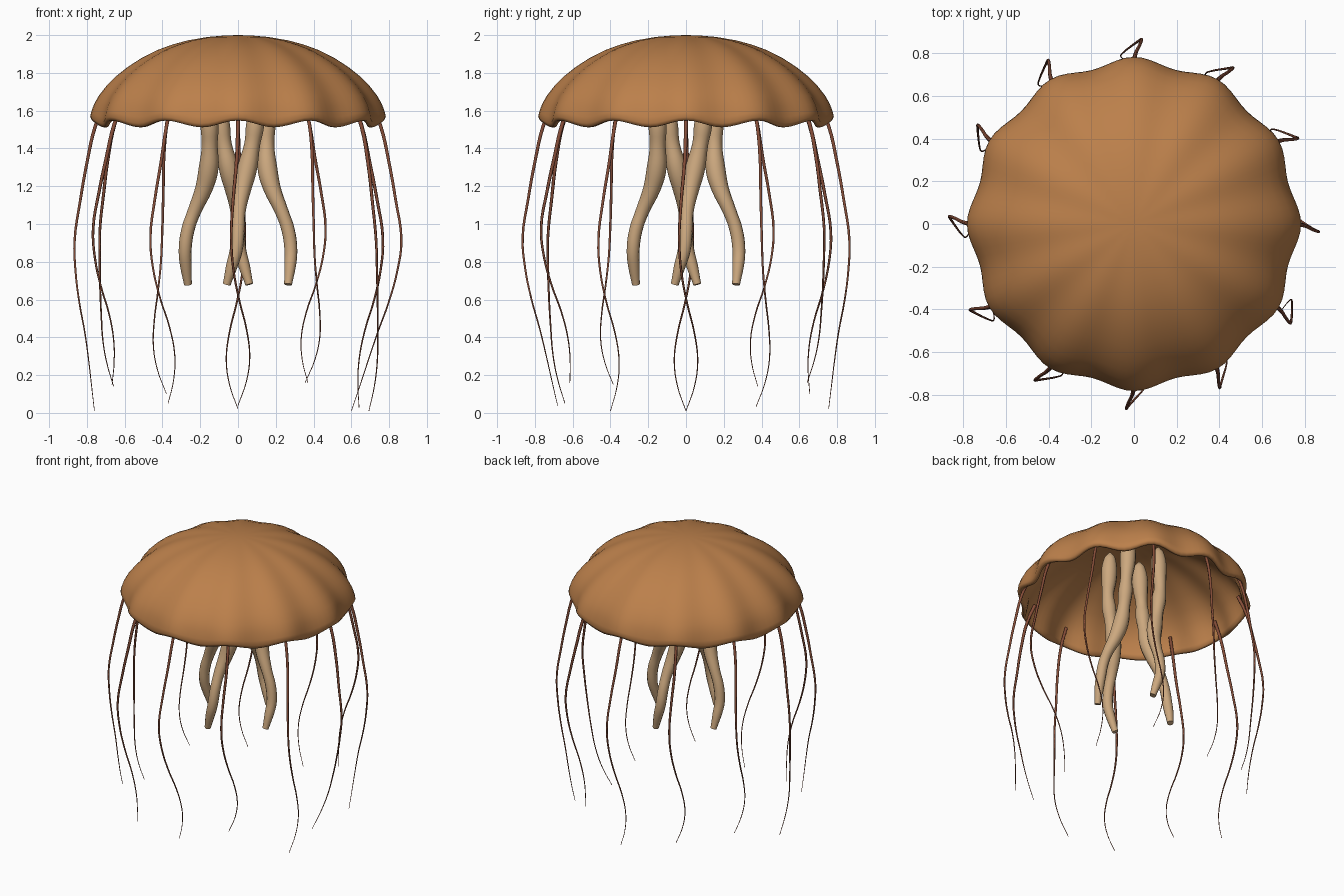
import bpy, bmesh, math

if "Cube" in bpy.data.objects:
    bpy.data.objects.remove(bpy.data.objects["Cube"])


def material(name, rgb):
    m = bpy.data.materials.new(name)
    m.diffuse_color = (*rgb, 1)
    m.use_nodes = True
    m.node_tree.nodes["Principled BSDF"].inputs["Base Color"].default_value = m.diffuse_color
    return m


BELL = material("amber_brown", (0.50, 0.215, 0.07))
ARM = material("pale_tan", (0.60, 0.39, 0.21))
TENTACLE = material("dark_russet", (0.24, 0.075, 0.04))


def finish(name, mesh, mat):
    ob = bpy.data.objects.new(name, mesh)
    bpy.context.collection.objects.link(ob)
    mesh.materials.clear()
    mesh.materials.append(mat)
    for p in mesh.polygons:
        p.use_smooth = True
    return ob


def tube(name, points, mat, sides_res, steps):
    """Tapered tube through (x, y, z, radius) points."""
    cu = bpy.data.curves.new(name + "_path", 'CURVE')
    cu.dimensions = '3D'
    cu.bevel_depth = 1.0
    cu.bevel_resolution = sides_res
    cu.resolution_u = steps
    cu.use_fill_caps = True
    sp = cu.splines.new('BEZIER')
    sp.radius_interpolation = 'CARDINAL'
    sp.bezier_points.add(len(points) - 1)
    for bp, (x, y, z, r) in zip(sp.bezier_points, points):
        bp.co = (x, y, z)
        bp.radius = r
        bp.handle_left_type = bp.handle_right_type = 'AUTO'
    tmp = bpy.data.objects.new(name + "_path", cu)
    bpy.context.collection.objects.link(tmp)
    dg = bpy.context.evaluated_depsgraph_get()
    mesh = bpy.data.meshes.new_from_object(tmp.evaluated_get(dg))
    bpy.data.objects.remove(tmp)
    return finish(name, mesh, mat)


def polar(angle, radial, side):
    c, s = math.cos(angle), math.sin(angle)
    return radial * c - side * s, radial * s + side * c


# Bell: fluted dome with an inner wall and a scalloped rim
SEG = 120
profile = [(0.07, 1.998), (0.16, 1.99), (0.26, 1.972), (0.34, 1.95), (0.42, 1.92),
           (0.50, 1.878), (0.57, 1.832), (0.63, 1.783), (0.68, 1.732), (0.72, 1.68),
           (0.745, 1.63), (0.76, 1.58), (0.765, 1.55), (0.755, 1.53),
           (0.735, 1.53), (0.728, 1.56), (0.715, 1.62), (0.68, 1.69), (0.62, 1.76),
           (0.54, 1.82), (0.44, 1.88), (0.32, 1.93), (0.18, 1.962), (0.07, 1.972)]
bm = bmesh.new()
rings = []
for r, z in profile:
    ring = []
    for i in range(SEG):
        a = 2 * math.pi * i / SEG
        wave = math.cos(12 * a)
        rr = r * (1 + 0.023 * wave * min(1, r / 0.25))
        dip = 0.018 * wave * max(0, min(1, (1.66 - z) / 0.12))
        ring.append(bm.verts.new((rr * math.cos(a), rr * math.sin(a), z + dip)))
    rings.append(ring)
for lo, hi in zip(rings, rings[1:]):
    for i in range(SEG):
        j = (i + 1) % SEG
        bm.faces.new((lo[i], hi[i], hi[j], lo[j]))
for ring, z in ((rings[0], 2.0), (rings[-1], 1.974)):
    tip = bm.verts.new((0, 0, z))
    for i in range(SEG):
        bm.faces.new((ring[i], ring[(i + 1) % SEG], tip))
bmesh.ops.recalc_face_normals(bm, faces=bm.faces)
mesh = bpy.data.meshes.new("bell")
bm.to_mesh(mesh)
bm.free()
finish("bell", mesh, BELL)

# Mouth arms: four lumpy arms (radial, sideways, height, radius)
arm_path = [(0.13, 0.10, 1.93, 0.012), (0.13, 0.10, 1.90, 0.035), (0.135, 0.10, 1.82, 0.052),
            (0.14, 0.10, 1.72, 0.050), (0.15, 0.10, 1.62, 0.040), (0.15, 0.09, 1.52, 0.048),
            (0.15, 0.075, 1.42, 0.042), (0.155, 0.05, 1.30, 0.052), (0.18, 0.025, 1.19, 0.046),
            (0.23, 0.005, 1.07, 0.036), (0.265, 0.0, 0.97, 0.035), (0.28, -0.01, 0.86, 0.034),
            (0.275, -0.035, 0.77, 0.030), (0.265, -0.06, 0.68, 0.021)]
for k in range(4):
    a = k * math.pi / 2
    tube(f"mouth_arm_{k + 1}",
         [(*polar(a, r, t), z, w) for r, t, z, w in arm_path], ARM, 4, 4)

# Tentacles: twelve swaying threads (share of length, radial, sideways)
sway = [(0, 0.70, 0), (0.08, 0.755, 0), (0.2, 0.80, -0.008), (0.32, 0.835, -0.025),
        (0.45, 0.865, -0.036), (0.55, 0.86, -0.025), (0.65, 0.84, 0.005),
        (0.75, 0.81, 0.045), (0.84, 0.79, 0.062), (0.92, 0.775, 0.045), (1, 0.76, 0)]
# Tip height and tip radial distance for each thread
tips = [(0.01, 0.60), (0.03, 0.74), (0.16, 0.74), (0.02, 0.755), (0.10, 0.757), (0.14, 0.76),
        (0.01, 0.76), (0.15, 0.77), (0.05, 0.74), (0.04, 0.68), (0.16, 0.71), (0.01, 0.80)]
for k, (tip_z, tip_r) in enumerate(tips):
    a = k * math.pi / 6
    pts = []
    for s, r, t in sway:
        drift = (tip_r - 0.76) * max(0, (s - 0.45) / 0.55) ** 1.3
        z = 1.65 + (tip_z - 1.65) * s
        pts.append((*polar(a, r + drift, t), z, 0.0095 * (1 - s) + 0.0018))
    tube(f"tentacle_{k + 1}", pts, TENTACLE, 1, 4)
